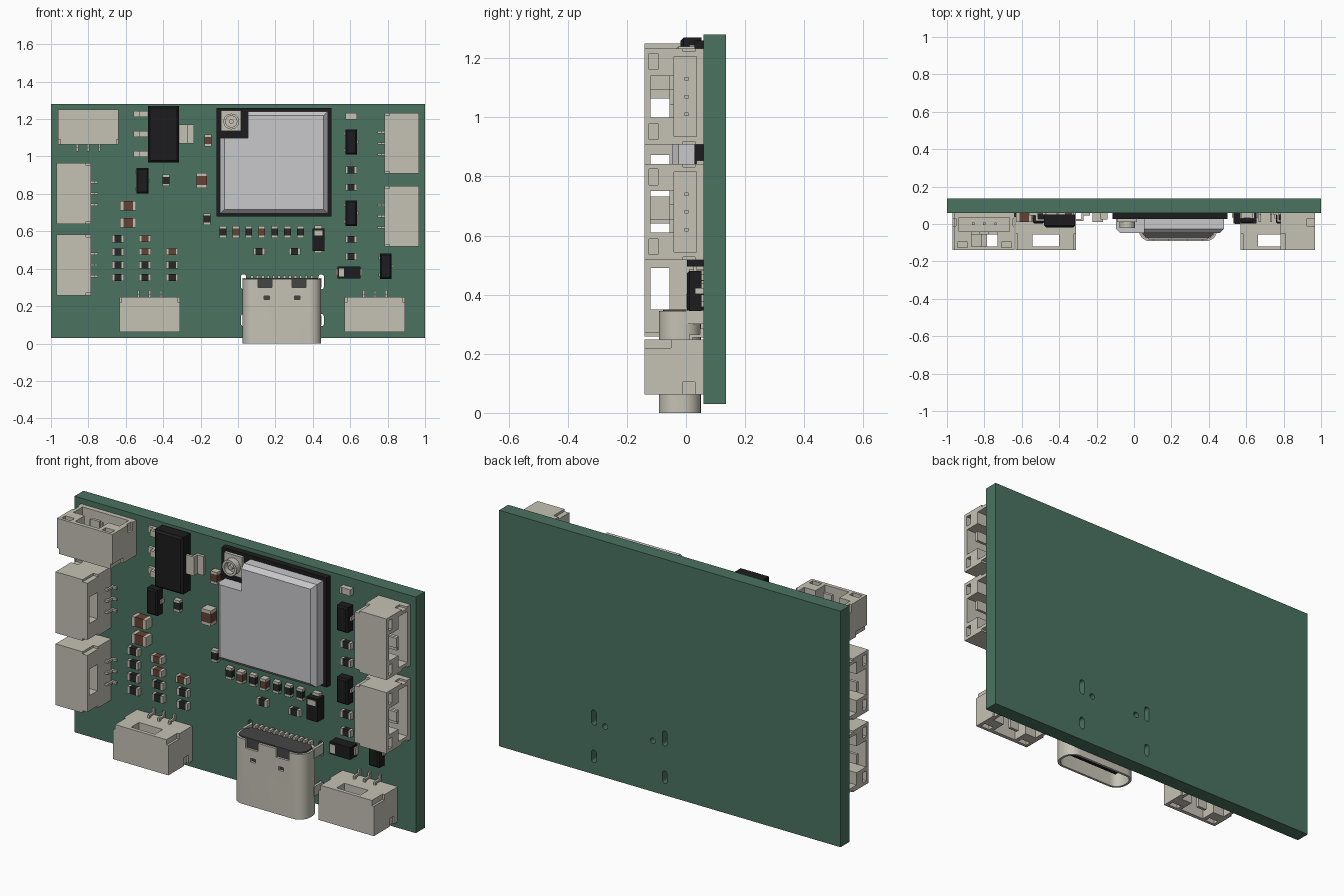
import bpy, bmesh
from math import radians
from mathutils import Matrix, Vector

cube = bpy.data.objects.get("Cube")
if cube:
    bpy.data.objects.remove(cube, do_unlink=True)


def material(name, r, g, b):
    m = bpy.data.materials.new(name)
    m.use_nodes = True
    m.diffuse_color = (r, g, b, 1)
    m.node_tree.nodes["Principled BSDF"].inputs["Base Color"].default_value = (r, g, b, 1)
    return m


GREEN = material("board_green", 0.07, 0.17, 0.12)
IVORY = material("warm_ivory", 0.56, 0.54, 0.46)
SILVER = material("shield_silver", 0.58, 0.58, 0.60)
BLACK = material("package_black", 0.012, 0.012, 0.013)
CHARCOAL = material("charcoal", 0.02, 0.02, 0.021)
GREY = material("dark_grey", 0.06, 0.06, 0.06)
BROWN = material("ceramic_brown", 0.13, 0.055, 0.036)

FACE = 0.06  # front surface of the board


def finish(name, bm, mats):
    me = bpy.data.meshes.new(name)
    bm.to_mesh(me)
    bm.free()
    for m in mats:
        me.materials.append(m)
    ob = bpy.data.objects.new(name, me)
    bpy.context.collection.objects.link(ob)
    return ob


def add_box(bm, x, y, z, index=0):
    """Box from (low, high) ranges on each axis."""
    lo, hi = Vector((x[0], y[0], z[0])), Vector((x[1], y[1], z[1]))
    mat = Matrix.Translation((lo + hi) / 2) @ Matrix.Diagonal((*(hi - lo), 1))
    verts = bmesh.ops.create_cube(bm, size=1, matrix=mat)["verts"]
    for f in {f for v in verts for f in v.link_faces}:
        f.material_index = index
    return verts


def boxes(name, mats, *ranges):
    bm = bmesh.new()
    for r in ranges:
        add_box(bm, *r)
    return finish(name, bm, mats)


def rod(name, mat, x, z, radius, y, sides=24):
    bm = bmesh.new()
    place = Matrix.Translation((x, sum(y) / 2, z)) @ Matrix.Rotation(radians(90), 4, "X")
    bmesh.ops.create_cone(bm, cap_ends=True, segments=sides, radius1=radius,
                          radius2=radius, depth=y[1] - y[0], matrix=place)
    return finish(name, bm, [mat])


def bevelled(name, mat, x, y, z, width, segments, rule):
    """Box with the edges chosen by rule(edge) bevelled."""
    bm = bmesh.new()
    add_box(bm, x, y, z)
    bmesh.ops.bevel(bm, geom=[e for e in bm.edges if rule(e)], offset=width,
                    segments=segments, profile=0.5, affect="EDGES")
    return finish(name, bm, [mat])


def cut(ob, cutter):
    mod = ob.modifiers.new("cut", "BOOLEAN")
    mod.object, mod.operation, mod.solver = cutter, "DIFFERENCE", "EXACT"
    bpy.context.view_layer.objects.active = ob
    bpy.ops.object.modifier_apply(modifier="cut")
    bpy.data.objects.remove(cutter, do_unlink=True)


def cut_box(ob, x, y, z):
    cut(ob, boxes("cutter", [], (x, y, z)))


def around(c, size):
    return (c - size / 2, c + size / 2)


def upright(e):
    a, b = e.verts
    return abs(a.co.z - b.co.z) > 0.01


def front_edge(e):
    return all(v.co.y < 0.02 for v in e.verts)


# Board with mounting slots and peg holes
board = boxes("board", [GREEN], ((-1, 1), (FACE, 0.135), (0.03, 1.28)))
for x in (0.03, 0.445):
    for z, height in ((0.33, 0.08), (0.125, 0.065)):
        cut(board, bevelled("cutter", GREEN, around(x, 0.028), (0, 0.2), around(z, height), 0.013, 4,
                            lambda e: abs(e.verts[0].co.y - e.verts[1].co.y) > 0.1))
for x in (0.1, 0.38):
    cut(board, rod("cutter", GREEN, x, 0.3, 0.015, (0, 0.2), 16))

# Three-pin wire connector, opening downward, reused by rotation
socket = boxes("wire_connector_1", [IVORY], ((-0.162, 0.162), (-0.14, FACE), (-0.093, 0.093)))
cut_box(socket, (-0.135, 0.135), (-0.04, 0.035), (-0.1, 0.05))
cut_box(socket, (-0.07, 0.07), (-0.12, -0.055), (-0.1, 0.1))
for s in (-1, 1):
    cut_box(socket, around(s * 0.048, 0.044), (-0.06, -0.03), (-0.1, 0.04))
    cut_box(socket, around(s * 0.118, 0.054), (-0.125, -0.095), (-0.1, 0))
    cut_box(socket, around(s * 0.162, 0.024), (-0.15, -0.05), (0.065, 0.1))
    cut_box(socket, around(s * 0.162, 0.02), (-0.01, 0.03), (-0.1, -0.05))
bm = bmesh.new()
bm.from_mesh(socket.data)
for u in (-0.06, 0, 0.06):
    wide = around(u, 0.012)
    add_box(bm, wide, (-0.005, 0.008), (-0.06, 0.06))
    add_box(bm, wide, (0.01, 0.022), (0.08, 0.11))
    add_box(bm, wide, (0.01, FACE), (0.1, 0.11))
    add_box(bm, wide, (0.048, FACE), (0.1, 0.13))
bm.to_mesh(socket.data)
bm.free()
spots = ((-0.472, 0.155, 0), (0.732, 0.155, 0), (-0.8, 1.157, 180), (-0.878, 0.802, 90),
         (-0.878, 0.42, 90), (0.875, 1.07, -90), (0.875, 0.68, -90))
for i, (x, z, turn) in enumerate(spots):
    ob = socket
    if i:
        ob = bpy.data.objects.new("wire_connector_%d" % (i + 1), socket.data)
        bpy.context.collection.objects.link(ob)
    ob.location = (x, 0, z)
    ob.rotation_euler.y = radians(turn)

# Radio module: carrier, shield can and antenna socket
boxes("module_carrier", [BLACK], ((-0.115, 0.5), (0.028, FACE), (0.68, 1.26)))
shield = bevelled("module_shield", SILVER, (-0.095, 0.48), (-0.048, 0.03), (0.695, 1.24), 0.022, 1, front_edge)
cut_box(shield, (-0.2, 0.053), (-0.1, 0.1), (1.1, 1.3))
boxes("antenna_base", [IVORY], ((-0.09, 0.015), (0.012, 0.03), (1.135, 1.245)))
ring = rod("antenna_ring", IVORY, -0.036, 1.187, 0.042, (-0.022, 0.02))
cut(ring, rod("cutter", IVORY, -0.036, 1.187, 0.03, (-0.05, 0.008)))
rod("antenna_pin", IVORY, -0.036, 1.187, 0.012, (-0.015, 0.01), 12)

# USB socket: shell, core, tongue, legs and contacts
shell = bevelled("usb_shell", IVORY, (0.025, 0.445), (-0.092, 0.05), (0, 0.345), 0.062, 8, upright)
cut(shell, bevelled("cutter", IVORY, (0.037, 0.433), (-0.08, 0.038), (-0.1, 0.5), 0.05, 8, upright))
for s in (-1, 1):
    cut_box(shell, around(0.235 + s * 0.09, 0.075), (-0.1, -0.05), (0.3, 0.4))
    cut_box(shell, around(0.235 + s * 0.082, 0.03), (-0.1, -0.07), (0.235, 0.255))
shell.select_set(True)
bpy.context.view_layer.objects.active = shell
bpy.ops.object.shade_smooth_by_angle(angle=radians(30))
bevelled("usb_core", GREY, (0.039, 0.431), (-0.078, 0.036), (0.22, 0.35), 0.048, 6, upright)
boxes("usb_tongue", [BLACK], ((0.09, 0.38), (-0.035, -0.007), (0.04, 0.25)))
boxes("usb_legs", [IVORY], *[(around(x, 0.014), (0, 0.1), around(z, 0.05))
                             for x in (0.03, 0.44) for z in (0.125, 0.325)])
boxes("usb_contacts", [IVORY], *[(around(0.075 + i * 0.029, 0.015), (0.03, FACE), (0.33, 0.363))
                                 for i in range(12)])

# Voltage regulator with three leads and a tab
bevelled("regulator_body", BLACK, (-0.48, -0.315), (-0.018, 0.052), (0.968, 1.27), 0.01, 1, front_edge)
leads = []
for z, x, far, h in ((1.228, -0.48, -0.56, 0.032), (1.12, -0.48, -0.56, 0.032),
                     (1.013, -0.48, -0.56, 0.032), (1.12, -0.315, -0.235, 0.1)):
    mid = (x + far) / 2
    leads += [(sorted((x, mid)), (0.015, 0.028), around(z, h)),
              (around(mid, 0.012), (0.015, FACE), around(z, h)),
              (sorted((mid, far)), (0.045, FACE), around(z, h))]
boxes("regulator_leads", [IVORY], *leads)

# Small transistors
for i, (x, z) in enumerate(((-0.51, 0.87), (0.605, 1.078), (0.605, 0.697), (0.79, 0.413))):
    bevelled("transistor_%d" % i, BLACK, around(x, 0.063), (0.003, 0.052), around(z, 0.135), 0.008, 1, front_edge)
    boxes("transistor_leads_%d" % i, [IVORY],
          *[(around(x + s * 0.03, 0.016), (0.03, FACE), around(z + dz, 0.02))
            for s, dz in ((-1, -0.045), (-1, 0.045), (1, 0))])

# Diodes with a light band at one end
boxes("diode_upright", [BLACK, IVORY], ((0.398, 0.463), (0.003, FACE), (0.495, 0.615)),
      ((0.408, 0.453), (0, 0.02), (0.578, 0.605), 1), ((0.41, 0.45), (0.035, FACE), (0.485, 0.63), 1))
boxes("diode_level", [BLACK, IVORY], ((0.533, 0.655), (0.003, FACE), (0.347, 0.412)),
      ((0.54, 0.567), (0, 0.02), (0.357, 0.402), 1), ((0.525, 0.663), (0.035, FACE), (0.36, 0.4), 1))


# Chip resistors and capacitors with metal end caps along the long side
def chip(name, mat, x, z, w, h, thick):
    top = FACE - thick
    spans = [(around(x, w), around(z, h))]
    if w > h:
        body = (around(x, w * 0.6), around(z, h))
        caps = [(around(x + s * w * 0.4, w * 0.2), around(z, h)) for s in (-1, 1)]
    else:
        body = (around(x, w), around(z, h * 0.6))
        caps = [(around(x, w), around(z + s * h * 0.4, h * 0.2)) for s in (-1, 1)]
    boxes(name, [mat, IVORY], (body[0], (top + 0.002, FACE), body[1]),
          *[(a, (top, FACE), b, 1) for a, b in caps])


for z in (0.56, 0.49, 0.42, 0.352):
    chip("resistor", CHARCOAL, -0.642, z, 0.065, 0.038, 0.025)
    if z < 0.45:
        for x in (-0.497, -0.352):
            chip("resistor", CHARCOAL, x, z, 0.065, 0.038, 0.025)
for x, z in ((0.605, 0.928), (0.605, 0.835), (0.605, 0.558), (0.605, 0.465), (0.113, 0.492), (0.303, 0.492)):
    chip("resistor", CHARCOAL, x, z, 0.062, 0.036, 0.025)
for x, z in ((-0.497, 0.56), (-0.497, 0.49), (-0.352, 0.49)):
    chip("capacitor", BROWN, x, z, 0.065, 0.036, 0.035)
chip("light_chip", IVORY, 0.605, 1.215, 0.062, 0.034, 0.03)
for i in range(7):
    brown = i in (1, 3)
    chip("row_chip", BROWN if brown else CHARCOAL, -0.08 + i * 0.069, 0.596,
         0.036, 0.062, 0.035 if brown else 0.025)
for x, z in ((-0.385, 0.872), (-0.166, 0.665)):
    chip("resistor", CHARCOAL, x, z, 0.036, 0.062, 0.025)
chip("capacitor", BROWN, -0.16, 1.085, 0.038, 0.065, 0.035)
chip("large_capacitor", BROWN, -0.195, 0.872, 0.056, 0.082, 0.05)
for z in (0.736, 0.645):
    chip("large_capacitor", BROWN, -0.588, z, 0.085, 0.052, 0.05)
